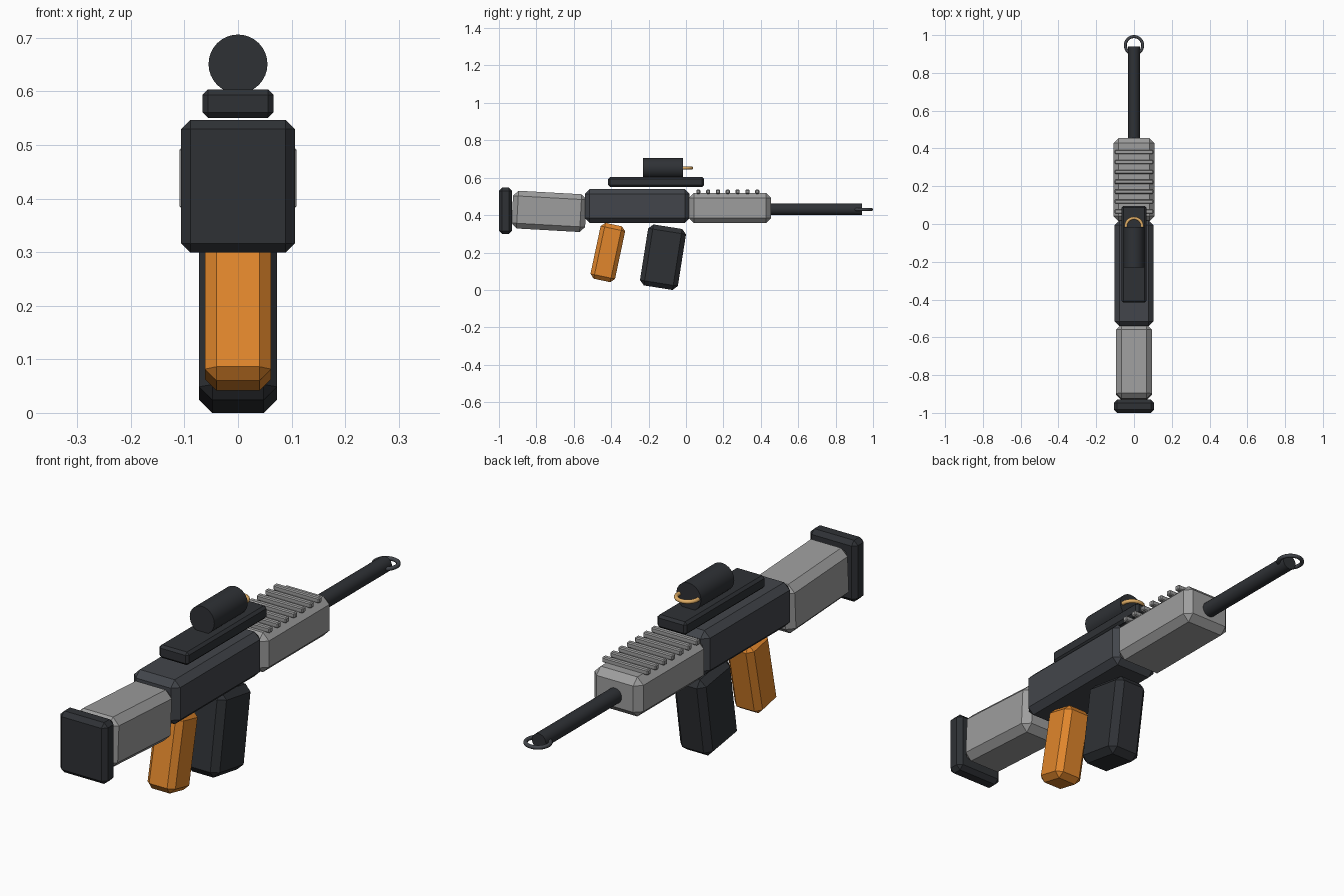
import bpy, bmesh
from math import radians, pi

if "Cube" in bpy.data.objects:
    bpy.data.objects.remove(bpy.data.objects["Cube"])


def material(name, rgb):
    m = bpy.data.materials.new(name)
    m.diffuse_color = (*rgb, 1)
    m.use_nodes = True
    m.node_tree.nodes["Principled BSDF"].inputs["Base Color"].default_value = m.diffuse_color
    return m


DARK = material("dark_metal", (0.028, 0.031, 0.036))
SLATE = material("slate_metal", (0.055, 0.06, 0.07))
ORANGE = material("orange_grip", (0.75, 0.24, 0.025))
GOLD = material("gold_trim", (0.75, 0.42, 0.13))
GREY = material("grey_shell", (0.34, 0.34, 0.34))


def finish(obj, name, mat):
    obj.name = name
    obj.data.name = name
    obj.data.materials.append(mat)
    return obj


def box(name, centre, size, chamfer, mat, tilt=0):
    """Chamfered block, optionally tilted about x."""
    mesh = bpy.data.meshes.new(name)
    bm = bmesh.new()
    bmesh.ops.create_cube(bm, size=1)
    bmesh.ops.scale(bm, vec=size, verts=bm.verts)
    bmesh.ops.bevel(bm, geom=bm.edges[:], offset=chamfer, segments=1,
                    affect='EDGES', profile=0.5)
    bm.to_mesh(mesh)
    bm.free()
    obj = bpy.data.objects.new(name, mesh)
    bpy.context.collection.objects.link(obj)
    obj.location = centre
    obj.rotation_euler.x = radians(tilt)
    return finish(obj, name, mat)


def rod(name, y0, y1, z, radius, sides, mat):
    """Cylinder running along y."""
    bpy.ops.mesh.primitive_cylinder_add(vertices=sides, radius=radius, depth=y1 - y0,
                                        location=(0, (y0 + y1) / 2, z),
                                        rotation=(pi / 2, 0, 0))
    bpy.ops.object.shade_smooth_by_angle(angle=radians(30))
    return finish(bpy.context.object, name, mat)


def ring(name, y, z, outer, tube, mat):
    """Flat-lying ring."""
    bpy.ops.mesh.primitive_torus_add(major_radius=outer - tube, minor_radius=tube,
                                     major_segments=32, minor_segments=10,
                                     location=(0, y, z))
    bpy.ops.object.shade_smooth_by_angle(angle=radians(60))
    return finish(bpy.context.object, name, mat)


# Body: butt pad, drooping stock, receiver, fore-end
box("butt_pad", (0, -0.965, 0.423), (0.212, 0.07, 0.248), 0.017, DARK)
box("stock", (0, -0.732, 0.42), (0.19, 0.394, 0.202), 0.028, GREY, tilt=-3.2)
box("receiver", (0, -0.261, 0.449), (0.206, 0.56, 0.18), 0.025, SLATE)
box("fore_end", (0, 0.235, 0.438), (0.218, 0.44, 0.16), 0.027, GREY)

# Cross ribs on the fore-end
for i in range(7):
    box(f"rib_{i + 1}", (0, 0.066 + 0.0525 * i, 0.525), (0.206, 0.022, 0.022), 0.004, GREY)

# Grip and magazine, both raked backwards
box("grip", (0, -0.418, 0.2), (0.124, 0.134, 0.305), 0.022, ORANGE, tilt=-12)
box("magazine", (0, -0.123, 0.175), (0.146, 0.205, 0.33), 0.025, DARK, tilt=-9)

# Barrel with muzzle ring
rod("barrel", 0.44, 0.94, 0.431, 0.031, 24, DARK)
ring("muzzle_ring", 0.946, 0.43, 0.054, 0.008, SLATE)

# Sight: rail, tube and gold lens ring
box("sight_rail", (0, -0.16, 0.577), (0.132, 0.513, 0.053), 0.01, DARK)
rod("sight_tube", -0.23, -0.017, 0.651, 0.055, 32, DARK)
ring("sight_ring", -0.012, 0.652, 0.051, 0.008, GOLD)
